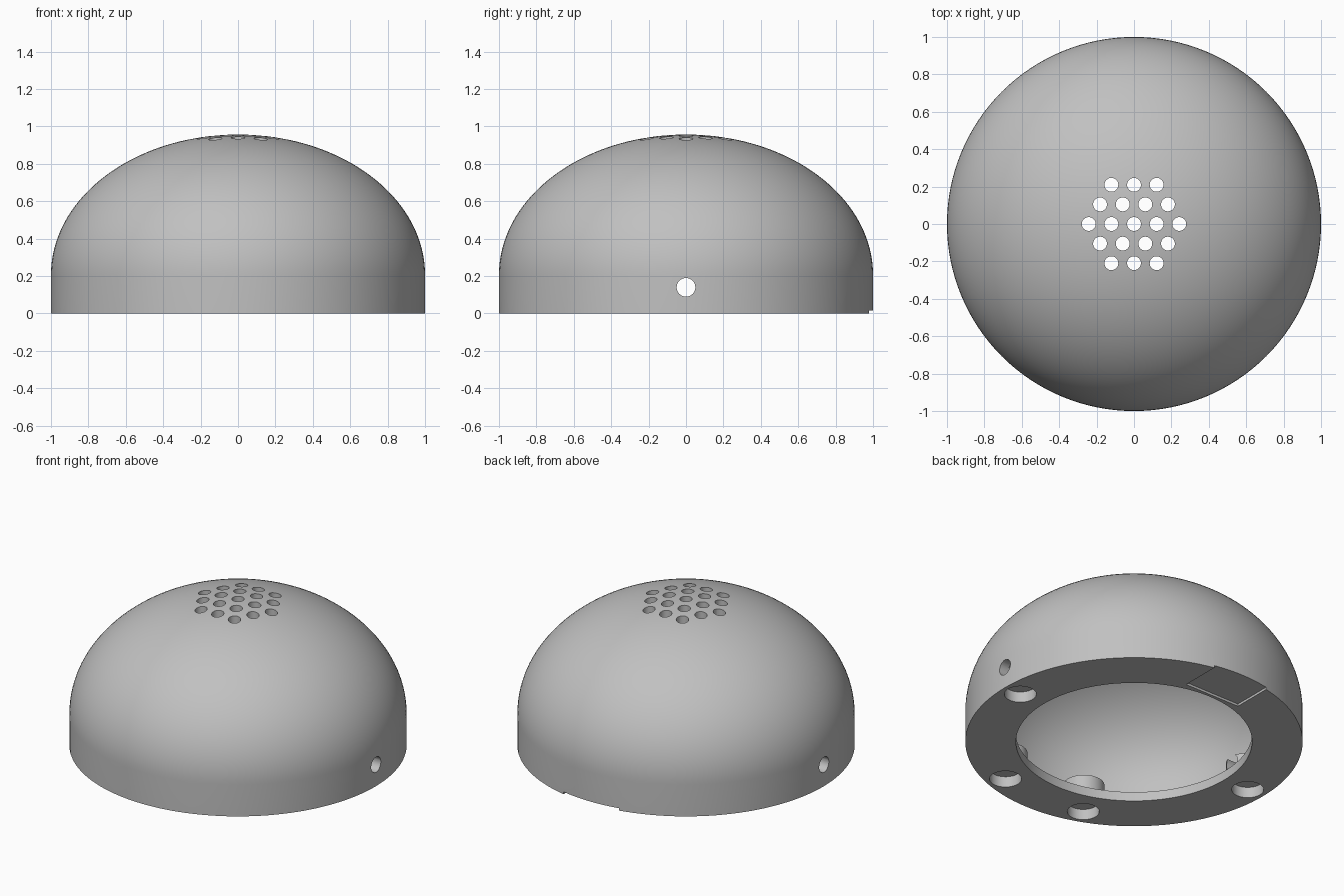
import bpy
import bmesh
from math import sin, cos, pi, radians
from mathutils import Matrix, Vector

old = bpy.data.objects.get("Cube")
if old:
    bpy.data.objects.remove(old, do_unlink=True)

WALL_TOP = 0.207      # height where the straight wall meets the dome
RISE = 0.75           # dome height above the straight wall
THICK = 0.06          # shell and bottom flange thickness
OPENING = 0.70        # radius of the bottom opening
MAGNET_RING = 0.88
MAGNET_ANGLES = [0, 180, 250, 290]


def new_object(name, bm):
    bmesh.ops.recalc_face_normals(bm, faces=bm.faces)
    mesh = bpy.data.meshes.new(name)
    bm.to_mesh(mesh)
    bm.free()
    obj = bpy.data.objects.new(name, mesh)
    bpy.context.collection.objects.link(obj)
    return obj


def add_cylinder(bm, centre, radius, depth, sides=32, turn=Matrix()):
    bmesh.ops.create_cone(bm, cap_ends=True, segments=sides, radius1=radius, radius2=radius,
                          depth=depth, matrix=Matrix.Translation(centre) @ turn)


def arc(radius, rise, steps):
    return [Vector((radius * cos(a), 0, WALL_TOP + rise * sin(a)))
            for a in (pi / 2 * i / steps for i in range(steps + 1))]


def ring_point(radius, degrees, z):
    a = radians(degrees)
    return Vector((radius * cos(a), radius * sin(a), z))


# Hollow dome with an inward bottom flange, turned from one closed profile
outer = [Vector((OPENING, 0, THICK)), Vector((OPENING, 0, 0)), Vector((1, 0, 0))] + arc(1, RISE, 40)
inner = arc(1 - THICK, RISE - THICK, 40)[::-1] + [Vector((1 - THICK, 0, THICK)), Vector((OPENING, 0, THICK))]
bm = bmesh.new()
for path in (outer, inner):
    verts = [bm.verts.new(p) for p in path]
    edges = [bm.edges.new(pair) for pair in zip(verts, verts[1:])]
    bmesh.ops.spin(bm, geom=verts + edges, cent=(0, 0, 0), axis=(0, 0, 1),
                   angle=2 * pi, steps=128)
bmesh.ops.remove_doubles(bm, verts=bm.verts, dist=0.0005)
dome = new_object("dome_shell", bm)

# Bosses inside the wall, above the magnet sockets
bm = bmesh.new()
for angle in MAGNET_ANGLES:
    add_cylinder(bm, ring_point(0.87, angle, 0.1), 0.122, 0.152, 48)
bosses = new_object("socket_bosses", bm)

# Cutters: hexagonal vent pattern, cable hole, magnet sockets and rear notch
bm = bmesh.new()
pitch = 0.121
for row in range(-2, 3):
    count = 5 - abs(row)
    for i in range(count):
        x = (i - (count - 1) / 2) * pitch
        add_cylinder(bm, Vector((x, row * pitch * sin(pi / 3), 0.9)), 0.037, 0.4)
add_cylinder(bm, Vector((0, 0, 0.14)), 0.05, 2.4, turn=Matrix.Rotation(pi / 2, 4, 'Y'))
for angle in MAGNET_ANGLES:
    add_cylinder(bm, ring_point(MAGNET_RING, angle, -0.03), 0.095, 0.2, 48)
bmesh.ops.create_cube(bm, size=1, matrix=Matrix.Translation((0, 0.92, -0.035))
                      @ Matrix.Diagonal((0.4, 0.4, 0.1, 1)))
cutters = new_object("hole_cutters", bm)

# Join the bosses, then cut every opening
bpy.ops.object.select_all(action='DESELECT')
bpy.context.view_layer.objects.active = dome
dome.select_set(True)
for tool, operation in ((bosses, 'UNION'), (cutters, 'DIFFERENCE')):
    mod = dome.modifiers.new(tool.name, 'BOOLEAN')
    mod.object = tool
    mod.operation = operation
    mod.solver = 'EXACT'
    bpy.ops.object.modifier_apply(modifier=mod.name)
    bpy.data.objects.remove(tool, do_unlink=True)

# Plain grey finish
grey = bpy.data.materials.new("plain_grey")
grey.use_nodes = True
colour = (0.53, 0.53, 0.53, 1)
grey.diffuse_color = colour
grey.node_tree.nodes["Principled BSDF"].inputs["Base Color"].default_value = colour
dome.data.materials.clear()
dome.data.materials.append(grey)
for face in dome.data.polygons:
    face.material_index = 0
bpy.ops.object.shade_smooth_by_angle(angle=radians(30))
